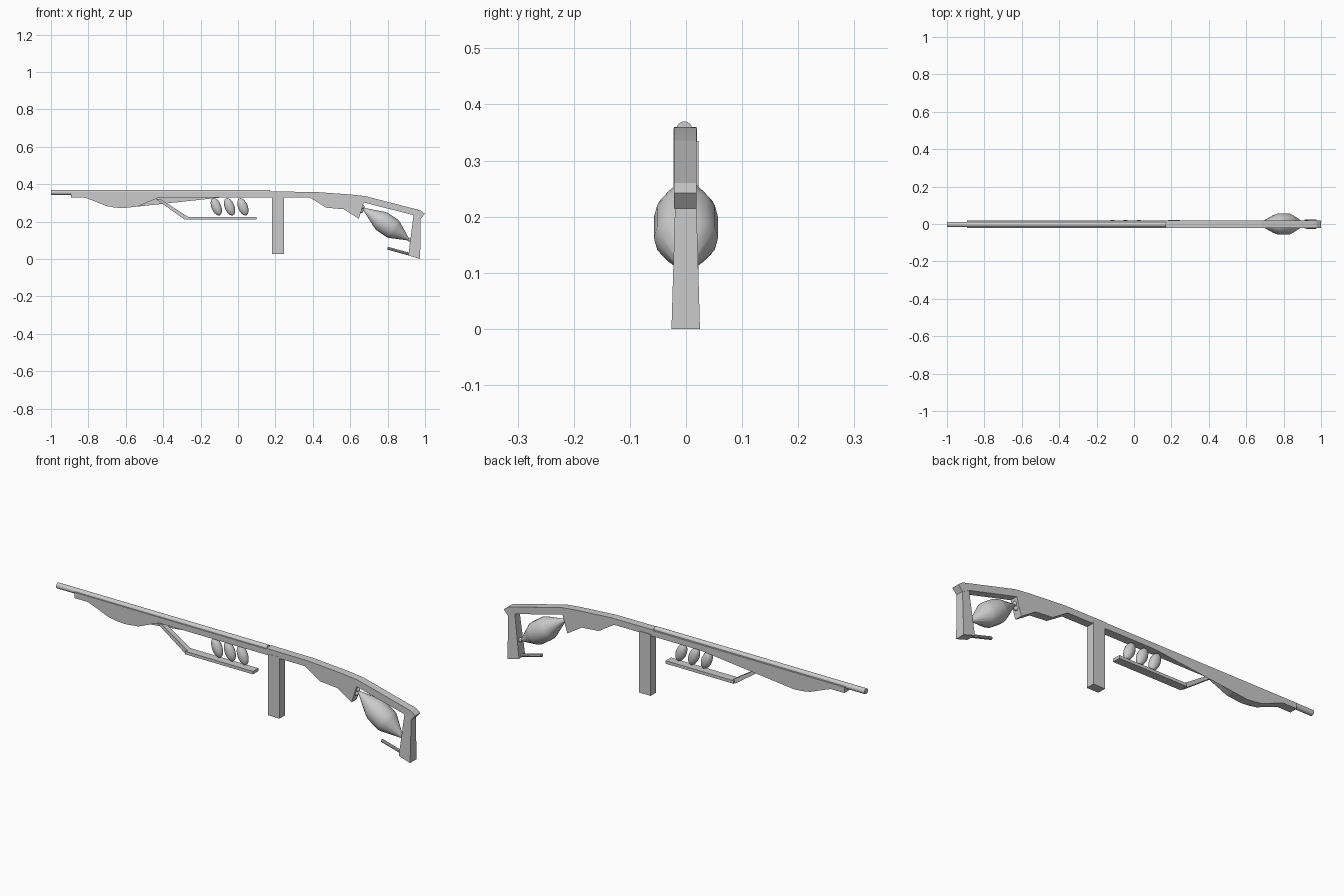
import bpy, bmesh, math
from mathutils import Vector

if "Cube" in bpy.data.objects:
    bpy.data.objects.remove(bpy.data.objects["Cube"])


def finish(name, bm, smooth=False):
    bmesh.ops.recalc_face_normals(bm, faces=bm.faces)
    me = bpy.data.meshes.new(name)
    bm.to_mesh(me)
    bm.free()
    ob = bpy.data.objects.new(name, me)
    bpy.context.collection.objects.link(ob)
    if smooth:
        bpy.ops.object.select_all(action='DESELECT')
        ob.select_set(True)
        bpy.context.view_layer.objects.active = ob
        bpy.ops.object.shade_smooth_by_angle(angle=math.radians(35))
    return ob


def plate(name, pts, y0=-0.022, y1=0.020, taper=None):
    """Extrude an xz outline between y0 and y1; taper(z) scales the width."""
    bm = bmesh.new()
    f = taper or (lambda z: 1.0)
    a = [bm.verts.new((x, y0 * f(z), z)) for x, z in pts]
    b = [bm.verts.new((x, y1 * f(z), z)) for x, z in pts]
    bm.faces.new(a)
    bm.faces.new(b[::-1])
    n = len(pts)
    for i in range(n):
        j = (i + 1) % n
        bm.faces.new((a[i], b[i], b[j], a[j]))
    bmesh.ops.triangulate(bm, faces=[q for q in bm.faces if len(q.verts) > 4])
    return finish(name, bm)


def turned(name, start, end, profile, sides=12, y=0.0):
    """Revolve (fraction, radius) pairs about the line start-end in xz."""
    p = Vector((start[0], y, start[1]))
    d = Vector((end[0], y, end[1])) - p
    u, v = Vector((0, 1, 0)), d.normalized().cross(Vector((0, 1, 0)))
    bm = bmesh.new()
    rings = []
    for t, r in profile:
        rings.append([bm.verts.new(p + d * t + r * (u * math.cos(k * math.tau / sides)
                      + v * math.sin(k * math.tau / sides))) for k in range(sides)])
    for r, s in zip(rings, rings[1:]):
        for i in range(sides):
            j = (i + 1) % sides
            bm.faces.new((r[i], r[j], s[j], s[i]))
    bm.faces.new(rings[0])
    bm.faces.new(rings[-1])
    return finish(name, bm, True)


# Long top tube
turned("top_tube", (-1, 0.361), (0.17, 0.361), [(0, 0.014), (1, 0.014)], 16, -0.003)

# Main body with belly under the front
plate("main_body", [(-0.895, 0.362), (-0.895, 0.333), (-0.82, 0.333), (-0.785, 0.320),
                    (-0.705, 0.288), (-0.66, 0.280), (-0.615, 0.277), (-0.54, 0.285),
                    (-0.505, 0.299), (-0.455, 0.323), (-0.425, 0.333), (0.17, 0.333), (0.17, 0.362)])

# Rear stock: grip underside and sloping top rail
plate("rear_stock", [(0.17, 0.365), (0.17, 0.333), (0.385, 0.333), (0.47, 0.279),
                     (0.565, 0.271), (0.645, 0.220), (0.672, 0.307), (0.935, 0.240),
                     (0.975, 0.220), (0.998, 0.247), (0.975, 0.265), (0.68, 0.341),
                     (0.60, 0.350), (0.40, 0.364)], -0.021, 0.019)

# End plate, wider at the foot
plate("end_plate", [(0.938, 0.245), (0.910, 0.024), (0.973, 0.005), (0.975, 0.235)],
      -0.026, 0.025, lambda z: 1 - 0.27 * z / 0.24)

# Block hanging below the body
plate("hanging_block", [(0.18, 0.34), (0.18, 0.032), (0.245, 0.032), (0.245, 0.34)], -0.022, 0.022)

# Lower rail with slanted strut
plate("lower_rail", [(-0.28, 0.230), (-0.28, 0.215), (0.098, 0.215), (0.098, 0.230)])
plate("slanted_strut", [(-0.440, 0.325), (-0.285, 0.215), (-0.268, 0.230), (-0.415, 0.325)],
      -0.014, 0.012)

# Three tilted ovals between body and rail
for i in range(3):
    cx = -0.117 + 0.071 * i
    bm = bmesh.new()
    bmesh.ops.create_uvsphere(bm, u_segments=16, v_segments=10, radius=1)
    ob = finish(f"oval_{i + 1}", bm, True)
    ob.scale = (0.026, 0.022, 0.049)
    ob.rotation_euler = (0, math.radians(-22), 0)
    ob.location = (cx, 0, 0.284)

# Spindle hung inside the stock opening
turned("spindle", (0.668, 0.275), (0.912, 0.108),
       [(0, 0.004), (0.35, 0.051), (0.42, 0.057), (0.65, 0.057), (0.70, 0.051), (1, 0.005)], 14)
# Small knobs holding the spindle
for n, x, z in (("upper_knob", 0.659, 0.262), ("upper_knob_top", 0.665, 0.283),
                ("lower_knob", 0.917, 0.108)):
    bm = bmesh.new()
    bmesh.ops.create_uvsphere(bm, u_segments=10, v_segments=6, radius=0.011)
    finish(n, bm, True).location = (x, 0, z)

# Short rod at the foot of the end plate
turned("foot_rod", (0.798, 0.063), (0.918, 0.030), [(0, 0.008), (1, 0.008)], 10)

# Rest everything on the floor, exact end-to-end fit
for ob in bpy.context.scene.objects:
    ob.location.z -= 0.005
    ob.location.x += 0.001
